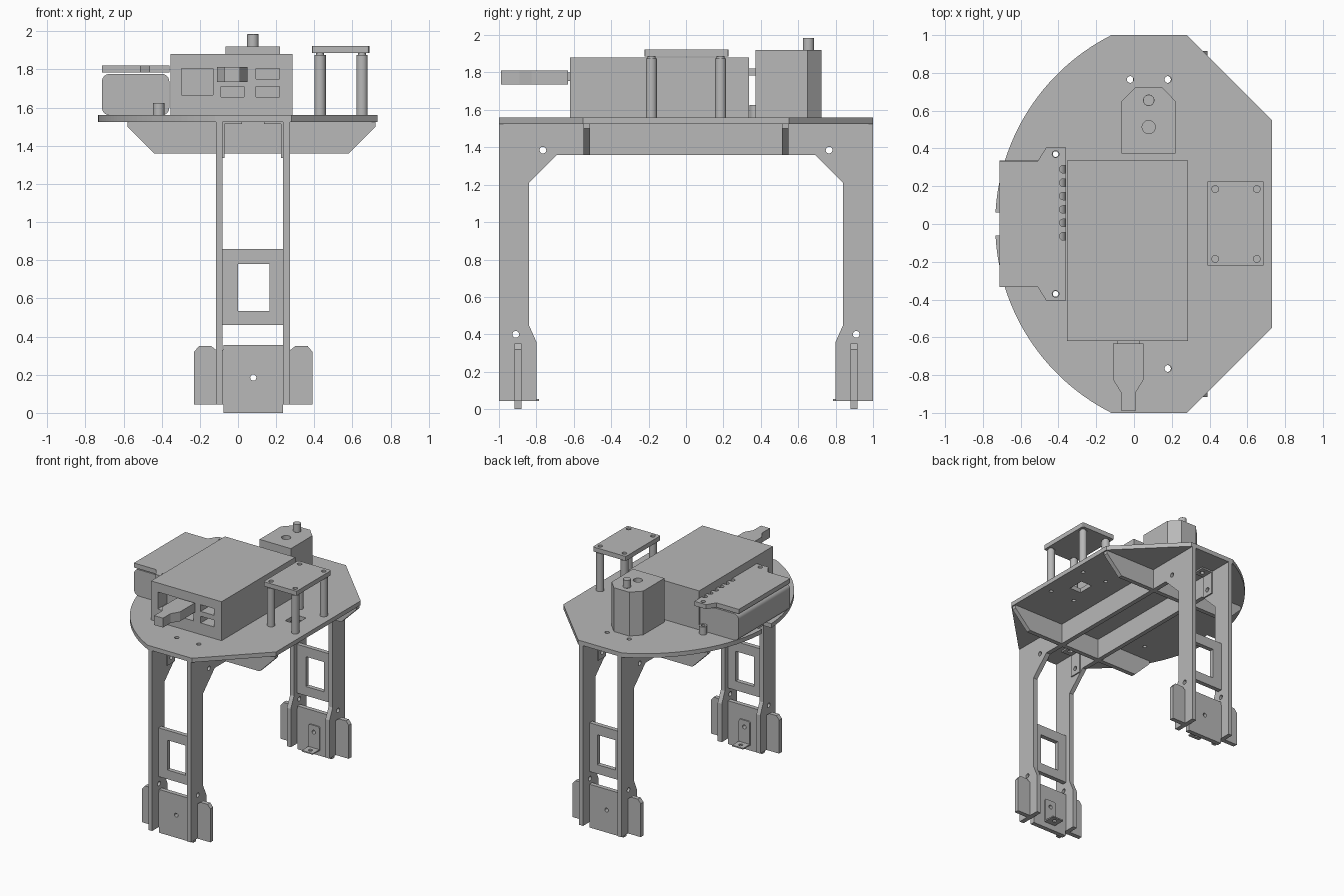
import bpy, bmesh, math
from mathutils import Matrix, Vector

cube = bpy.data.objects.get("Cube")
if cube:
    bpy.data.objects.remove(cube, do_unlink=True)

GREY = bpy.data.materials.new("plain grey")
GREY.use_nodes = True
GREY.diffuse_color = (0.48, 0.48, 0.48, 1)
GREY.node_tree.nodes["Principled BSDF"].inputs["Base Color"].default_value = (0.48, 0.48, 0.48, 1)

# Columns give the world directions of profile x, profile y and thickness
PLANES = {
    "XY": Matrix.Identity(4),
    "XZ": Matrix(((1, 0, 0, 0), (0, 0, -1, 0), (0, 1, 0, 0), (0, 0, 0, 1))),
    "YZ": Matrix(((0, 0, 1, 0), (1, 0, 0, 0), (0, 1, 0, 0), (0, 0, 0, 1))),
}


def rect(x0, x1, y0, y1):
    return [(x0, y0), (x1, y0), (x1, y1), (x0, y1)]


def circle(x, y, r, n=24):
    return [(x + r * math.cos(2 * math.pi * i / n), y + r * math.sin(2 * math.pi * i / n)) for i in range(n)]


def evaluated_mesh(obj):
    dg = bpy.context.evaluated_depsgraph_get()
    return bpy.data.meshes.new_from_object(obj.evaluated_get(dg))


def prism(name, plane, lo, hi, outline, holes=(), smooth=False):
    """Extrude an outline with holes between lo and hi along the plane's normal."""
    curve = bpy.data.curves.new(name, "CURVE")
    curve.dimensions = "2D"
    curve.fill_mode = "BOTH"
    curve.extrude = (hi - lo) / 2
    for loop in [outline, *holes]:
        spline = curve.splines.new("POLY")
        spline.points.add(len(loop) - 1)
        for p, (x, y) in zip(spline.points, loop):
            p.co = (x, y, 0, 1)
        spline.use_cyclic_u = True
    temp = bpy.data.objects.new("temp", curve)
    bpy.context.collection.objects.link(temp)
    mesh = evaluated_mesh(temp)
    bpy.data.objects.remove(temp, do_unlink=True)
    bpy.data.curves.remove(curve)
    m = PLANES[plane]
    normal = m.col[2].to_3d()
    middle = (lo + hi) / 2 * Vector([abs(c) for c in normal])
    mesh.transform(Matrix.Translation(middle) @ m)
    bm = bmesh.new()
    bm.from_mesh(mesh)
    bmesh.ops.remove_doubles(bm, verts=bm.verts, dist=0.0001)
    bmesh.ops.recalc_face_normals(bm, faces=bm.faces)
    for f in bm.faces:
        f.smooth = False
    bm.to_mesh(mesh)
    bm.free()
    mesh.name = name
    mesh.materials.clear()
    mesh.materials.append(GREY)
    obj = bpy.data.objects.new(name, mesh)
    bpy.context.collection.objects.link(obj)
    if smooth:
        bpy.ops.object.select_all(action="DESELECT")
        obj.select_set(True)
        bpy.context.view_layer.objects.active = obj
        bpy.ops.object.shade_smooth_by_angle(angle=math.radians(35))
    return obj


def apply_modifiers(obj):
    mesh = evaluated_mesh(obj)
    obj.modifiers.clear()
    obj.data = mesh


def cut(obj, cutters):
    for c in cutters:
        mod = obj.modifiers.new("pocket", "BOOLEAN")
        mod.operation = "DIFFERENCE"
        mod.solver = "EXACT"
        mod.object = c
    apply_modifiers(obj)
    for c in cutters:
        bpy.data.objects.remove(c, do_unlink=True)


def bevel(obj, width, segments):
    mod = obj.modifiers.new("bevel", "BEVEL")
    mod.width = width
    mod.segments = segments
    mod.limit_method = "ANGLE"
    apply_modifiers(obj)


def rounded(x0, x1, y0, y1, r, n=6):
    pts = []
    for k, (cx, cy) in enumerate([(x1 - r, y1 - r), (x0 + r, y1 - r), (x0 + r, y0 + r), (x1 - r, y0 + r)]):
        for i in range(n + 1):
            a = math.pi / 2 * (k + i / n)
            pts.append((cx + r * math.cos(a), cy + r * math.sin(a)))
    return pts


BOTTOM, TOP = 1.525, 1.56
POSTS = [(x, y) for x in (0.43, 0.65) for y in (-0.185, 0.185)]
STANDOFFS = [(-0.415, -0.37), (-0.415, 0.37)]

# Deck: curved on one side, angled on the other, with a small edge notch
arc = [math.radians(116.8 + (176.93 - 116.8) * i / 28) for i in range(29)]
upper = [(0.385 + 1.12 * math.cos(a), 1.12 * math.sin(a)) for a in arc] + [(-0.66, 0.06)]
lower = [(x, -y) for x, y in reversed(upper)]
deck = upper + lower + [(0.28, -1), (0.73, -0.55), (0.73, 0.55), (0.28, 1)]
deck_holes = [circle(x, y, 0.018) for x in (-0.02, 0.18) for y in (-0.765, 0.765)]
deck_holes += [circle(x, y, 0.015) for x, y in POSTS + STANDOFFS]
deck_holes.append(rect(0.47, 0.57, -0.06, 0.07))
prism("deck", "XY", BOTTOM, TOP, deck, deck_holes)

# Two long arch frames that form the legs
half = [(0.69, 1.36), (0.84, 1.21), (0.84, 0.45), (0.80, 0.36), (0.80, 0.045), (1, 0.045), (1, BOTTOM)]
arch = half + [(-y, z) for y, z in reversed(half)]
arch_holes = [circle(s * y, z, 0.018) for s in (-1, 1) for y, z in ((0.91, 0.40), (0.765, 1.385))]
for side, x0, x1 in (("right", -0.115, -0.08), ("left", 0.235, 0.272)):
    prism(side + "_leg_frame", "YZ", x0, x1, arch, arch_holes)

# Cross ribs under the deck
rib = [(-0.44, 1.36), (0.58, 1.36), (0.72, 1.50), (0.72, BOTTOM), (-0.58, BOTTOM), (-0.58, 1.50)]
for end, s in (("front", -1), ("back", 1)):
    prism(end + "_rib", "XZ", s * 0.53 - 0.018, s * 0.53 + 0.018, rib)

# Foot plates, window braces and brackets at each end
MID = 0.08
foot_half = [(0.155, 0), (0.155, 0.045), (0.31, 0.045), (0.31, 0.32), (0.285, 0.35),
             (0.22, 0.35), (0.195, 0.33), (0.158, 0.33), (0.155, 0.355)]
foot = [(MID + x, z) for x, z in foot_half] + [(MID - x, z) for x, z in reversed(foot_half)]
for end, s in (("front", -1), ("back", 1)):
    y = s * 0.898
    prism(end + "_foot_plate", "XZ", y - 0.018, y + 0.018, foot, [circle(MID, 0.185, 0.016)])
    prism(end + "_window_brace", "XZ", y - 0.018, y + 0.018,
          rect(-0.08, 0.235, 0.46, 0.86), [rect(0, 0.165, 0.535, 0.78)])
    a, b = sorted((s * 0.88, s * 0.87))
    prism(end + "_foot_bracket", "XZ", a, b, rounded(0.03, 0.13, 0.045, 0.24, 0.015), [circle(MID, 0.185, 0.016)])
    a, b = sorted((s * 0.88, s * 0.785))
    prism(end + "_foot_bracket_flange", "XY", 0.045, 0.055, rect(0.03, 0.13, a, b),
          [circle(MID, s * 0.825, 0.016)])
    # Angle brackets joining the legs to the deck
    for side, wall, d in (("right", -0.08, 1), ("left", 0.235, -1)):
        a, b = sorted((wall, wall + d * 0.01))
        yc = s * 0.765
        prism(f"{end}_{side}_deck_bracket", "YZ", a, b, rect(yc - 0.05, yc + 0.05, 1.335, BOTTOM),
              [circle(yc, 1.385, 0.018)])
        a, b = sorted((wall, wall + d * 0.1))
        prism(f"{end}_{side}_deck_bracket_flange", "XY", 1.513, BOTTOM, rect(a, b, yc - 0.05, yc + 0.05),
              [circle(wall + d * 0.058, yc, 0.018)])

# Computer case with recessed sockets
case = prism("computer_case", "XY", TOP, 1.88, rect(-0.355, 0.285, -0.62, 0.337))
sockets = [rect(-0.295, -0.13, 1.665, 1.805)]
sockets += [rect(x, x + 0.122, z, z + 0.055) for x in (-0.09, 0.095) for z in (1.655, 1.75)]
cut(case, [prism("socket_cutter", "XZ", -0.7, -0.5, r) for r in sockets])

# Plug-in stick at the front
stick_half = [(0.08, -0.632), (0.08, -0.825), (0.04, -0.89), (0.04, -0.988)]
stick = [(-0.03 + x, y) for x, y in stick_half] + [(-0.03 - x, y) for x, y in reversed(stick_half)]
prism("plug_stick", "XY", 1.735, 1.812, stick)
prism("plug_tongue", "XY", 1.755, 1.8, rect(-0.088, 0.028, -0.64, -0.51))

# Battery pack and the circuit board above it
prism("battery", "XZ", -0.33, 0.335, rounded(-0.713, -0.36, TOP, 1.777, 0.04), smooth=True)
edge = [(-0.36, -0.405), (-0.465, -0.405), (-0.51, -0.333), (-0.713, -0.333)]
board = edge + [(x, -y) for x, y in reversed(edge)]
for i in range(6):
    yc = 0.29 - 0.071 * i
    board += [(-0.36, yc + 0.02)]
    board += [(-0.375 + 0.02 * math.cos(a), yc + 0.02 * math.sin(a))
              for a in [math.pi * (0.5 + k / 8) for k in range(9)]]
    board += [(-0.36, yc - 0.02)]
prism("battery_board", "XY", 1.785, 1.822, board, [circle(x, y, 0.018) for x, y in STANDOFFS])
for end, (x, y) in zip(("front", "back"), STANDOFFS):
    prism(end + "_standoff", "XY", TOP, 1.625, circle(x, y, 0.03), [circle(x, y, 0.015)], smooth=True)

# Sensor housing with a knob and a round pocket
housing = prism("sensor_housing", "XY", TOP, 1.92,
                [(-0.065, 0.372), (0.22, 0.372), (0.22, 0.65), (0.148, 0.725), (0.008, 0.725), (-0.065, 0.65)])
cut(housing, [prism("round_cutter", "XY", 1.88, 2, circle(0.078, 0.513, 0.035))])
knob = prism("knob", "XY", 1.92, 1.985, circle(0.078, 0.655, 0.03), smooth=True)
bevel(knob, 0.008, 1)

# Raised platform on four posts
prism("platform", "XY", 1.885, 1.922, rounded(0.387, 0.688, -0.223, 0.228, 0.01, 2),
      [circle(x, y, 0.018) for x, y in POSTS])
for i, (x, y) in enumerate(POSTS):
    prism(f"platform_post_{i + 1}", "XY", TOP, 1.875, circle(x, y, 0.03), smooth=True)
    prism(f"platform_washer_{i + 1}", "XY", 1.875, 1.885, circle(x, y, 0.022))
